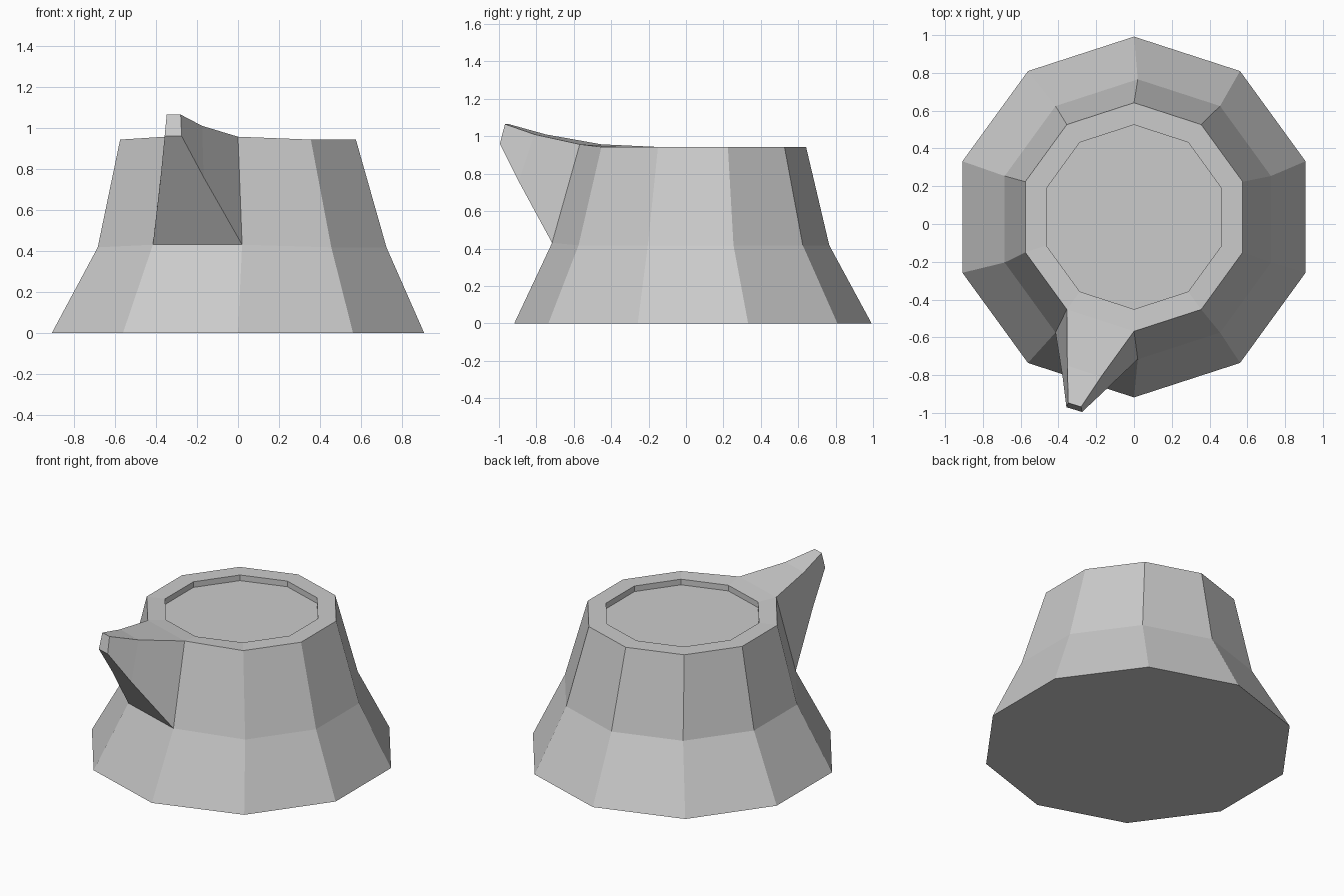
import bpy, bmesh
from math import cos, sin, radians

SIDES = 10
SPOUT_SIDE = 4  # wall panel that opens into the spout

if "Cube" in bpy.data.objects:
    bpy.data.objects.remove(bpy.data.objects["Cube"], do_unlink=True)

grey = bpy.data.materials.new("plain grey")
grey.use_nodes = True
colour = (0.6, 0.6, 0.6, 1)
grey.diffuse_color = colour
grey.node_tree.nodes["Principled BSDF"].inputs["Base Color"].default_value = colour


def ring(radius, z, cx=0.0, cy=0.037, lift=0.0):
    """Decagon with a corner at the back; the spout corners can be lifted."""
    points = []
    for k in range(SIDES):
        a = radians(90 + 360 / SIDES * k)
        dz = lift if k in (SPOUT_SIDE, SPOUT_SIDE + 1) else 0
        points.append((cx + radius * cos(a), cy + radius * sin(a), z + dz))
    return points


def loft(name, rings, cap_start=True, skip=()):
    """Skin the rings in order; skip holds (band, side) panels left open."""
    bm = bmesh.new()
    loops = [[bm.verts.new(p) for p in r] for r in rings]
    for band, (lo, hi) in enumerate(zip(loops, loops[1:])):
        for i in range(len(lo)):
            j = (i + 1) % len(lo)
            if (band, i) not in skip:
                bm.faces.new((lo[i], lo[j], hi[j], hi[i]))
    if cap_start:
        bm.faces.new(loops[0][::-1])
    bm.faces.new(loops[-1])
    mesh = bpy.data.meshes.new(name)
    bm.to_mesh(mesh)
    bm.free()
    mesh.materials.append(grey)
    obj = bpy.data.objects.new(name, mesh)
    bpy.context.collection.objects.link(obj)
    return obj


# Flared body with a flat rim and a shallow recessed top
base = ring(0.955, 0)
waist = ring(0.741, 0.417, cx=0.02, cy=0.025, lift=0.013)
rim = ring(0.605, 0.943, lift=0.014)
rim_inner = ring(0.488, 0.943)
recess_floor = ring(0.488, 0.905)
loft("body", [base, waist, rim, rim_inner, recess_floor], skip={(1, SPOUT_SIDE)})

# Spout tapering out of the open panel: lower left, lower right, upper right, upper left
a, b = SPOUT_SIDE, SPOUT_SIDE + 1
root = [waist[a], waist[b], rim[b], rim[a]]
middle = [(-0.378, -0.81, 0.755), (-0.168, -0.895, 0.76),
          (-0.175, -0.81, 1.01), (-0.353, -0.75, 1.01)]
tip = [(-0.358, -0.97, 0.96), (-0.275, -0.995, 0.96),
       (-0.28, -0.968, 1.065), (-0.348, -0.947, 1.065)]
loft("spout", [root, middle, tip], cap_start=False)
